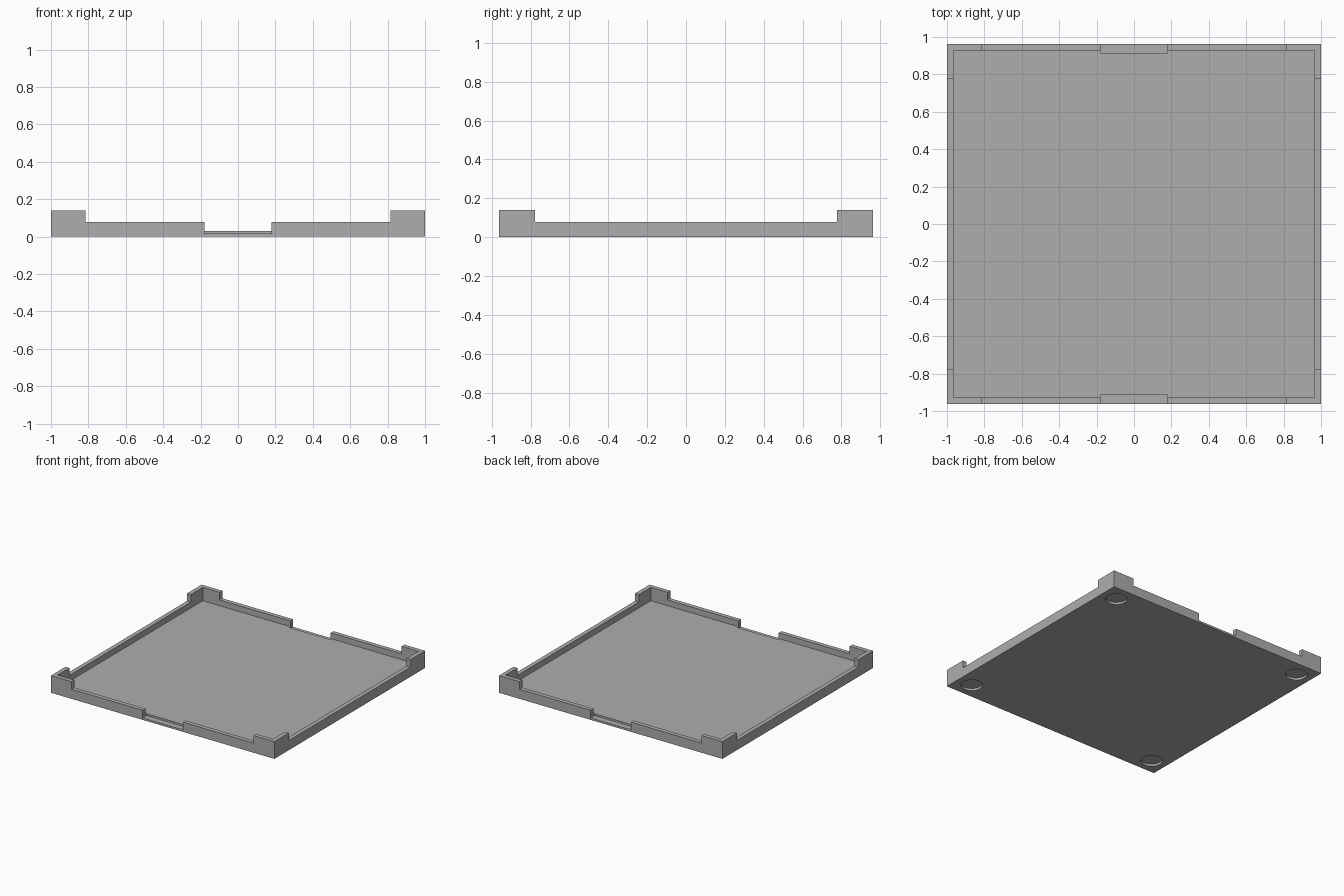
import bpy

if "Cube" in bpy.data.objects:
    bpy.data.objects.remove(bpy.data.objects["Cube"])

X, Y = 1.0, 0.963            # half extents
WALL = 0.035                 # wall thickness
FLOOR, RIM, TOP = 0.031, 0.078, 0.139   # floor, low rim and corner heights

grey = bpy.data.materials.new("plain grey")
grey.diffuse_color = (0.42, 0.42, 0.42, 1)
grey.use_nodes = True
grey.node_tree.nodes["Principled BSDF"].inputs["Base Color"].default_value = grey.diffuse_color


def box(name, x0, x1, y0, y1, z0, z1):
    bpy.ops.mesh.primitive_cube_add(size=1, location=((x0 + x1) / 2, (y0 + y1) / 2, (z0 + z1) / 2))
    ob = bpy.context.object
    ob.name = name
    ob.scale = (x1 - x0, y1 - y0, z1 - z0)
    bpy.ops.object.transform_apply(location=True, rotation=False, scale=True)
    return ob


def cut(target, cutter):
    mod = target.modifiers.new("cut", 'BOOLEAN')
    mod.operation = 'DIFFERENCE'
    mod.solver = 'EXACT'
    mod.object = cutter
    bpy.context.view_layer.objects.active = target
    bpy.ops.object.modifier_apply(modifier=mod.name)
    bpy.data.objects.remove(cutter, do_unlink=True)


# Solid block hollowed into a tray
tray = box("tray", -X, X, -Y, Y, 0, TOP)
tray.data.materials.append(grey)
cut(tray, box("hollow", -X + WALL, X - WALL, -Y + WALL, Y - WALL, FLOOR, 1))

# Lowered rims between the tall corners
cut(tray, box("rim_x", -0.815, 0.815, -2, 2, RIM, 1))
cut(tray, box("rim_y", -2, 2, -0.777, 0.777, RIM, 1))

# Finger notches in the front and back walls, cut slightly into the floor
for s in (-1, 1):
    y0, y1 = sorted((s * (Y - 0.05), s * 2))
    cut(tray, box("notch", -0.18, 0.18, y0, y1, 0.016, 1))

# Shallow round recesses under the corners
for sx in (-1, 1):
    for sy in (-1, 1):
        bpy.ops.mesh.primitive_cylinder_add(vertices=48, radius=0.08, depth=0.036,
                                            location=(sx * (X - 0.13), sy * (Y - 0.13), 0))
        cut(tray, bpy.context.object)

# Smooth recess walls, sharp box edges
bpy.ops.object.select_all(action='DESELECT')
tray.select_set(True)
bpy.context.view_layer.objects.active = tray
bpy.ops.object.shade_smooth_by_angle(angle=0.5)
